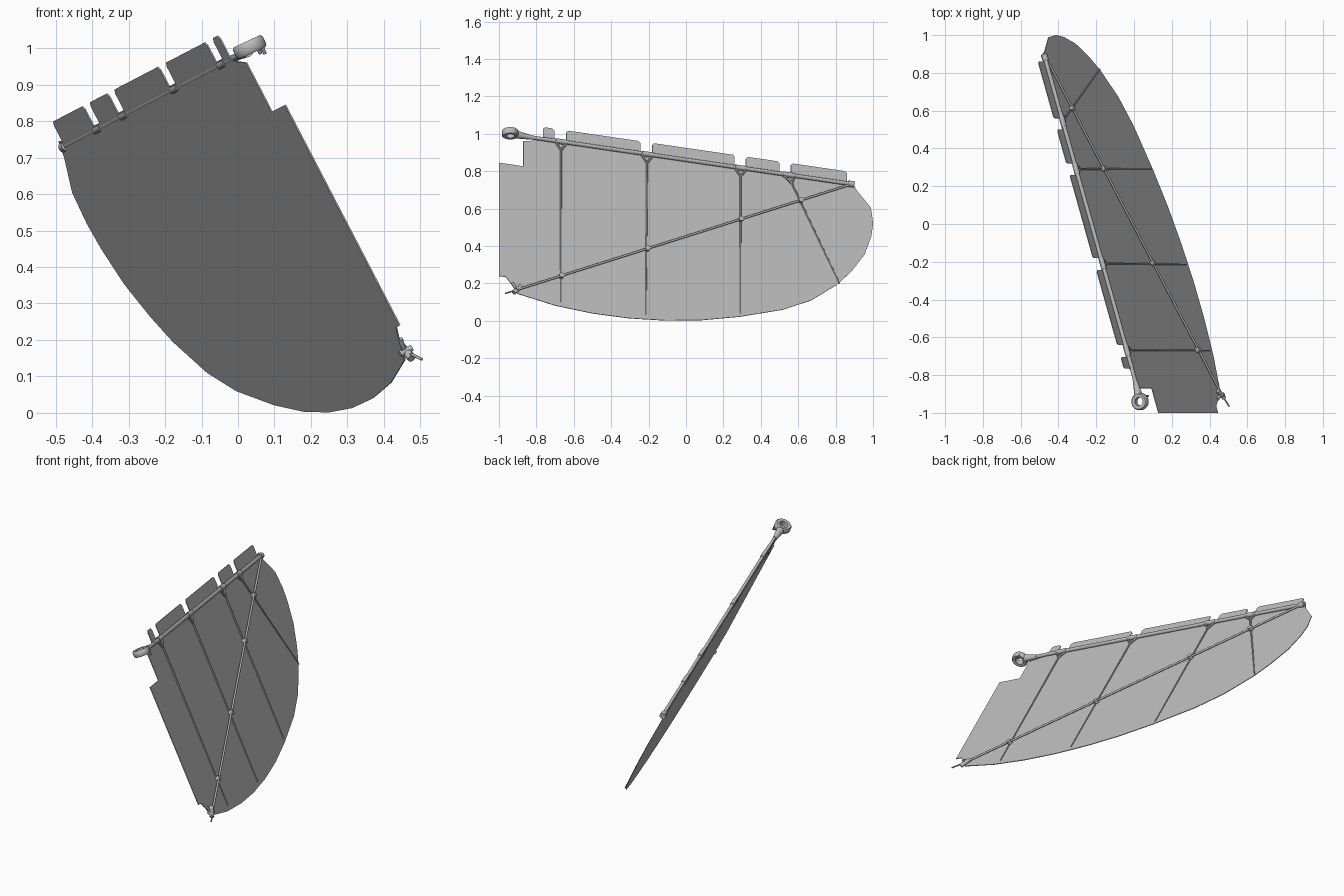
import bpy, bmesh, math
from mathutils import Vector

cube = bpy.data.objects.get("Cube")
if cube:
    bpy.data.objects.remove(cube, do_unlink=True)

grey = bpy.data.materials.new("plain grey")
grey.use_nodes = True
grey.diffuse_color = (0.5, 0.5, 0.5, 1)
grey.node_tree.nodes["Principled BSDF"].inputs["Base Color"].default_value = (0.5, 0.5, 0.5, 1)

NORMAL = Vector((1, 0.356, 0.52)).normalized()


def at(y, z, lift=0.0):
    """Point on the tilted panel plane, raised along its normal."""
    return Vector((0.213 - 0.356 * y - 0.52 * z, y, z)) + NORMAL * lift


def hinge(y):
    """Height of the hinge line at y."""
    return 0.857 - 0.146 * y


def finish(bm, name, smooth=True):
    bmesh.ops.recalc_face_normals(bm, faces=bm.faces)
    mesh = bpy.data.meshes.new(name)
    bm.to_mesh(mesh)
    bm.free()
    mesh.materials.append(grey)
    ob = bpy.data.objects.new(name, mesh)
    bpy.context.collection.objects.link(ob)
    if smooth:
        bpy.ops.object.select_all(action="DESELECT")
        ob.select_set(True)
        bpy.context.view_layer.objects.active = ob
        bpy.ops.object.shade_smooth_by_angle(angle=math.radians(40))
    return ob


def rod(name, a, b, r1, r2=None, sides=12):
    """Round bar between two points, optionally tapered."""
    bm = bmesh.new()
    d = b - a
    bmesh.ops.create_cone(bm, cap_ends=True, segments=sides, radius1=r1,
                          radius2=r1 if r2 is None else r2, depth=d.length)
    bm.transform(d.to_track_quat("Z", "Y").to_matrix().to_4x4())
    bmesh.ops.translate(bm, verts=bm.verts, vec=(a + b) / 2)
    return finish(bm, name)


# Panel outline: rounded lower edge, then tabs along the hinge edge
outline = [(-1, 0.24), (-0.965, 0.235), (-0.94, 0.205), (-0.9, 0.145),
           (-0.7, 0.082), (-0.5, 0.04), (-0.306, 0.014), (-0.108, 0.002),
           (0.085, 0.004), (0.285, 0.022), (0.518, 0.06), (0.67, 0.11),
           (0.81, 0.195), (0.885, 0.265), (0.955, 0.355), (0.99, 0.45),
           (1.0, 0.52), (0.988, 0.605), (0.91, 0.70), (0.89, 0.745)]
tabs = [(0.86, 0.56), (0.5, 0.32), (0.26, -0.18), (-0.245, -0.64), (-0.705, -0.765)]
for back, front in tabs:
    low, top, cut = 0.012, 0.067, 0.01
    outline += [(back, hinge(back) + low), (back, hinge(back) + top - cut),
                (back - cut, hinge(back - cut) + top),
                (front + cut, hinge(front + cut) + top),
                (front, hinge(front) + top - cut), (front, hinge(front) + low)]
outline += [(-0.78, 0.965), (-0.87, 0.96), (-0.87, 0.826), (-1, 0.845)]

bm = bmesh.new()
face = bm.faces.new([bm.verts.new(at(y, z, -0.002)) for y, z in outline])
extruded = bmesh.ops.extrude_face_region(bm, geom=[face])
bmesh.ops.translate(bm, vec=NORMAL * 0.004,
                    verts=[v for v in extruded["geom"] if isinstance(v, bmesh.types.BMVert)])
finish(bm, "panel", smooth=False)

# Hinge tube with end cap
LIFT = 0.008
rod("hinge_tube", at(0.88, hinge(0.88), LIFT), at(-0.76, hinge(-0.76), LIFT), 0.011)
rod("hinge_end_cap", at(0.895, hinge(0.895), LIFT), at(0.865, hinge(0.865), LIFT), 0.017)

# Ribs, each with a forked gusset and bearing at the hinge and a clamp on the diagonal
diag = lambda y: 0.447 + 0.316 * y
ribs = [(-0.67, -0.67, 0.10, -0.67), (-0.21, -0.215, 0.03, -0.21),
        (0.29, 0.29, 0.04, 0.29), (0.545, 0.82, 0.20, 0.61)]
for i, (y, foot_y, foot_z, cross) in enumerate(ribs, 1):
    neck = at(y + (foot_y - y) * 0.07, hinge(y) - 0.045, 0.006)
    rod(f"rib_{i}", neck, at(foot_y, foot_z, 0.003), 0.005, 0.003, 8)
    for side in (-1, 1):
        t = y + side * 0.032
        rod(f"rib_{i}_fork", neck, at(t, hinge(t), LIFT), 0.006, 0.008, 8)
    rod(f"bearing_{i}", at(y - 0.03, hinge(y - 0.03), LIFT),
        at(y + 0.03, hinge(y + 0.03), LIFT), 0.014)
    rod(f"clamp_{i}", at(cross, diag(cross), 0), at(cross, diag(cross), 0.024), 0.014)

# Diagonal brace
rod("diagonal_brace", at(0.88, diag(0.88), 0.012), at(-0.93, diag(-0.93), 0.015), 0.006)
rod("brace_tip", at(-0.92, diag(-0.92), 0.015), at(-0.972, 0.138, 0.02), 0.004)

# Lower bracket
rod("bracket_bar", at(-0.925, 0.145, 0.012), at(-0.885, 0.18, 0.012), 0.012)
rod("bracket_pin", at(-0.91, 0.165, -0.008), at(-0.91, 0.165, 0.03), 0.009)
rod("bracket_arm", at(-0.90, 0.155, 0.008), at(-0.93, 0.20, 0.006), 0.007)

# Actuating rod leading to the eye
centre = Vector((0.032, -0.94, 1.003))
stub = at(-0.83, hinge(-0.83), 0.006)
rod("neck", at(-0.75, hinge(-0.75), LIFT), stub, 0.010, 0.011)
socket = centre.lerp(stub, 0.32)
rod("eye_socket", stub, socket, 0.012, 0.021)

# Eye ring: square-section profile spun around its axis
axis = Vector((-0.42, 0, 0.9)).normalized()
bm = bmesh.new()
ring = [bm.verts.new((r, 0, h)) for r, h in
        [(0.023, -0.016), (0.040, -0.018), (0.045, -0.012),
         (0.045, 0.012), (0.040, 0.018), (0.023, 0.016)]]
edges = [bm.edges.new((ring[i], ring[(i + 1) % len(ring)])) for i in range(len(ring))]
bmesh.ops.spin(bm, geom=ring + edges, cent=(0, 0, 0), axis=(0, 0, 1),
               angle=math.tau, steps=32, use_merge=True)
bmesh.ops.remove_doubles(bm, verts=bm.verts, dist=0.0005)
bm.transform(axis.to_track_quat("Z", "Y").to_matrix().to_4x4())
bmesh.ops.translate(bm, verts=bm.verts, vec=centre)
finish(bm, "eye_ring")

# Small bolts under the eye
for dx in (0.018, 0.03):
    p = centre + Vector((dx, 0.03, 0.008))
    rod("eye_bolt", p, p - axis * 0.03, 0.005, sides=8)
